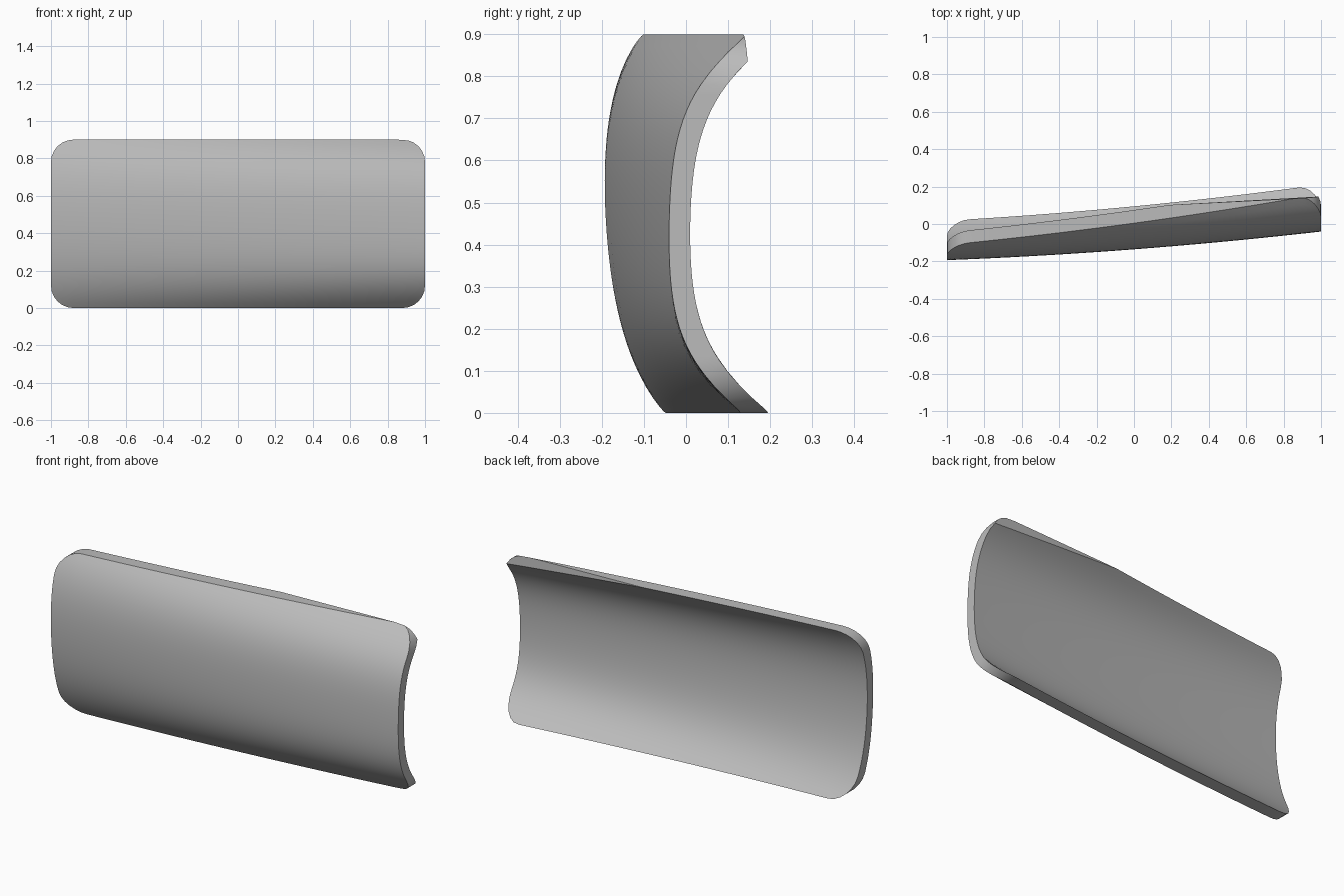
import bpy
import bmesh
import math
from mathutils import Vector

cube = bpy.data.objects.get("Cube")
if cube:
    bpy.data.objects.remove(cube)

HEIGHT = 0.9
CORNER = 0.12
ROWS = 32


def section(v, base, quad, quart, tilt):
    """Depth of the curved cross-section at normalised height v (-1..1)."""
    return base + quad * v**2 + quart * v**4 + tilt * v


def front_y(x, v):
    """Blend the shallow right section into the deep left one, with a slight bow."""
    right = section(v, -0.19, 0.06, 0.046, -0.028)
    left = section(v, -0.04, 0.053, 0.14, 0.008)
    t = (x + 1) / 2
    return right * (1 - t) + left * t - 0.02 * (1 - x * x)


def thickness(x, v):
    return 0.05 + (0.02 + 0.004 * v * x) * v * v


# Columns across the panel, packed tightly through the rounded corners
arc = [math.radians(a) for a in range(0, 91, 15)]
ends = [(1 - CORNER + CORNER * math.cos(a), CORNER * (1 - math.sin(a))) for a in arc]
inner = 1 - CORNER
middle = [(inner * (i / 8 - 1), 0) for i in range(1, 16)]
columns = [(-x, inset) for x, inset in ends] + middle + ends[::-1]

# Front and back skins
bm = bmesh.new()
front, back = [], []
for x, inset in columns:
    heights = [inset + (HEIGHT - 2 * inset) * j / ROWS for j in range(ROWS + 1)]
    front_col, back_col = [], []
    for z in heights:
        v = 2 * z / HEIGHT - 1
        y = front_y(x, v)
        front_col.append(bm.verts.new((x, y, z)))
        back_col.append(bm.verts.new((x, y + thickness(x, v), z)))
    front.append(front_col)
    back.append(back_col)

for i in range(len(columns) - 1):
    for j in range(ROWS):
        for skin in (front, back):
            bm.faces.new((skin[i][j], skin[i + 1][j], skin[i + 1][j + 1], skin[i][j + 1]))

# Rim joining the skins
outline = [e for e in bm.edges if e.is_boundary]
partner = {}
for f_col, b_col in zip(front, back):
    partner.update(zip(f_col, b_col))
for e in outline:
    a, b = e.verts
    if a in partner and b in partner:
        bm.faces.new((a, b, partner[b], partner[a]))

# Flat cut across the upper back corner
cut_normal = Vector((-0.051, 1, 0.065))
cut = bmesh.ops.bisect_plane(bm, geom=bm.verts[:] + bm.edges[:] + bm.faces[:],
                             plane_co=(0.25, 0.105, HEIGHT), plane_no=cut_normal,
                             clear_outer=True)
bmesh.ops.holes_fill(bm, edges=[e for e in bm.edges if e.is_boundary], sides=0)
bmesh.ops.recalc_face_normals(bm, faces=bm.faces[:])

mesh = bpy.data.meshes.new("curved_panel")
bm.to_mesh(mesh)
bm.free()
panel = bpy.data.objects.new("curved_panel", mesh)
bpy.context.collection.objects.link(panel)

# Plain grey finish
grey = bpy.data.materials.new("plain_grey")
grey.use_nodes = True
colour = (0.5, 0.5, 0.5, 1)
grey.diffuse_color = colour
grey.node_tree.nodes["Principled BSDF"].inputs["Base Color"].default_value = colour
mesh.materials.append(grey)

bpy.ops.object.select_all(action="DESELECT")
panel.select_set(True)
bpy.context.view_layer.objects.active = panel
bpy.ops.object.shade_smooth_by_angle(angle=math.radians(30))
